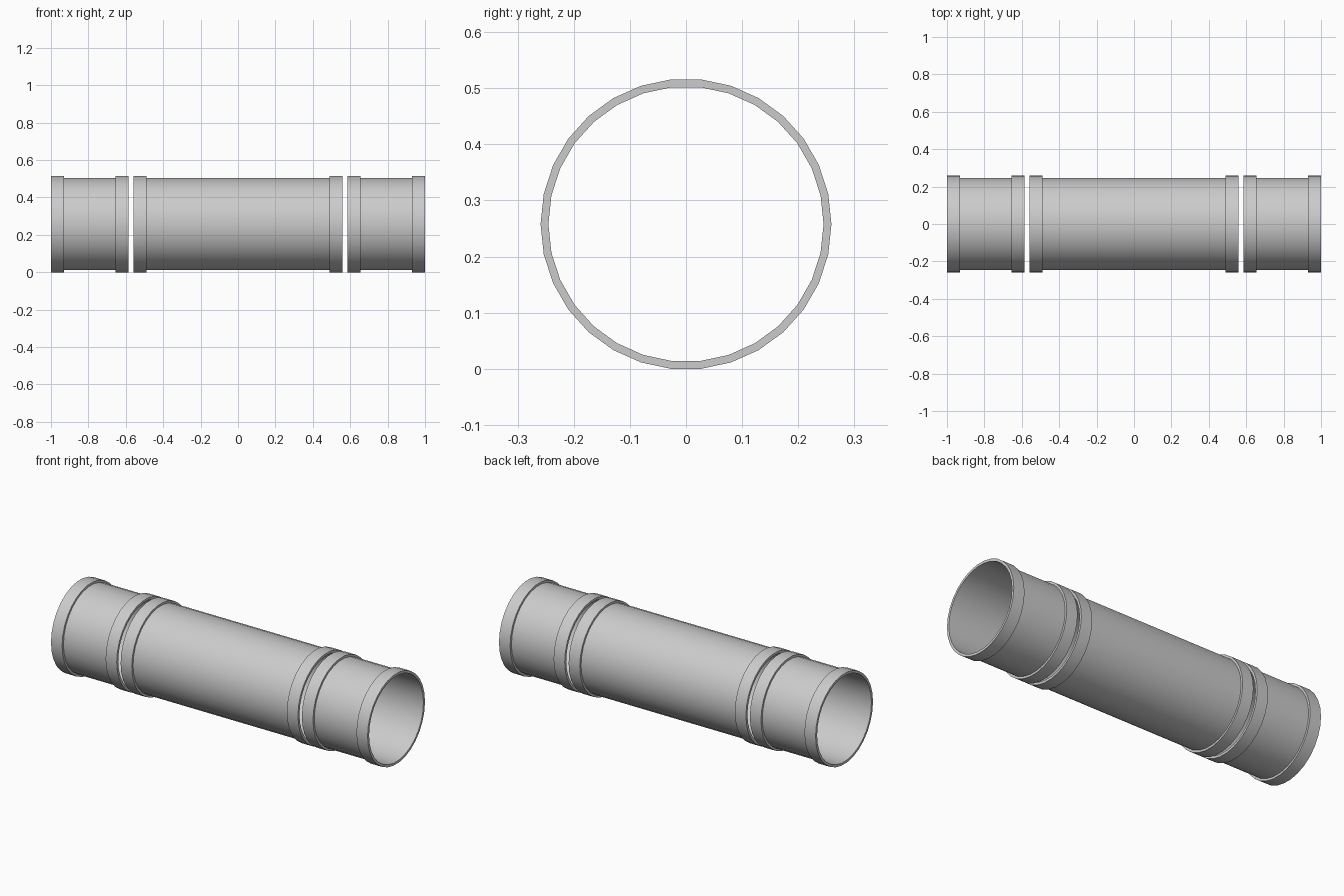
import bpy, bmesh, math

if "Cube" in bpy.data.objects:
    bpy.data.objects.remove(bpy.data.objects["Cube"])

SIDES = 30
R_RING, R_OUT, R_IN = 0.2592, 0.2468, 0.2452   # flange, pipe outside, pipe bore
FLANGE = 0.07
AXIS_Z = R_RING * math.cos(math.pi / SIDES)    # flat facet rests on the ground


def pipe(name, x0, x1):
    """Open thin-walled pipe along x with a raised flange at each end."""
    profile = [(x0, R_IN), (x0, R_RING), (x0 + FLANGE, R_RING), (x0 + FLANGE, R_OUT),
               (x1 - FLANGE, R_OUT), (x1 - FLANGE, R_RING), (x1, R_RING), (x1, R_IN)]
    bm = bmesh.new()
    rings = []
    for i in range(SIDES):
        a = 2 * math.pi * i / SIDES
        rings.append([bm.verts.new((x, r * math.cos(a), AXIS_Z + r * math.sin(a)))
                      for x, r in profile])
    n = len(profile)
    for i in range(SIDES):
        p, q = rings[i], rings[(i + 1) % SIDES]
        for j in range(n):
            k = (j + 1) % n
            bm.faces.new((p[j], p[k], q[k], q[j]))
    bmesh.ops.recalc_face_normals(bm, faces=bm.faces)
    mesh = bpy.data.meshes.new(name)
    bm.to_mesh(mesh)
    bm.free()
    ob = bpy.data.objects.new(name, mesh)
    bpy.context.collection.objects.link(ob)
    bpy.ops.object.select_all(action='DESELECT')
    ob.select_set(True)
    bpy.context.view_layer.objects.active = ob
    bpy.ops.object.shade_smooth_by_angle(angle=math.radians(30))


# Long middle section and two short end sections, with small gaps between
pipe("middle_pipe", -0.56, 0.56)
pipe("left_pipe", -1.0, -0.585)
pipe("right_pipe", 0.585, 1.0)
